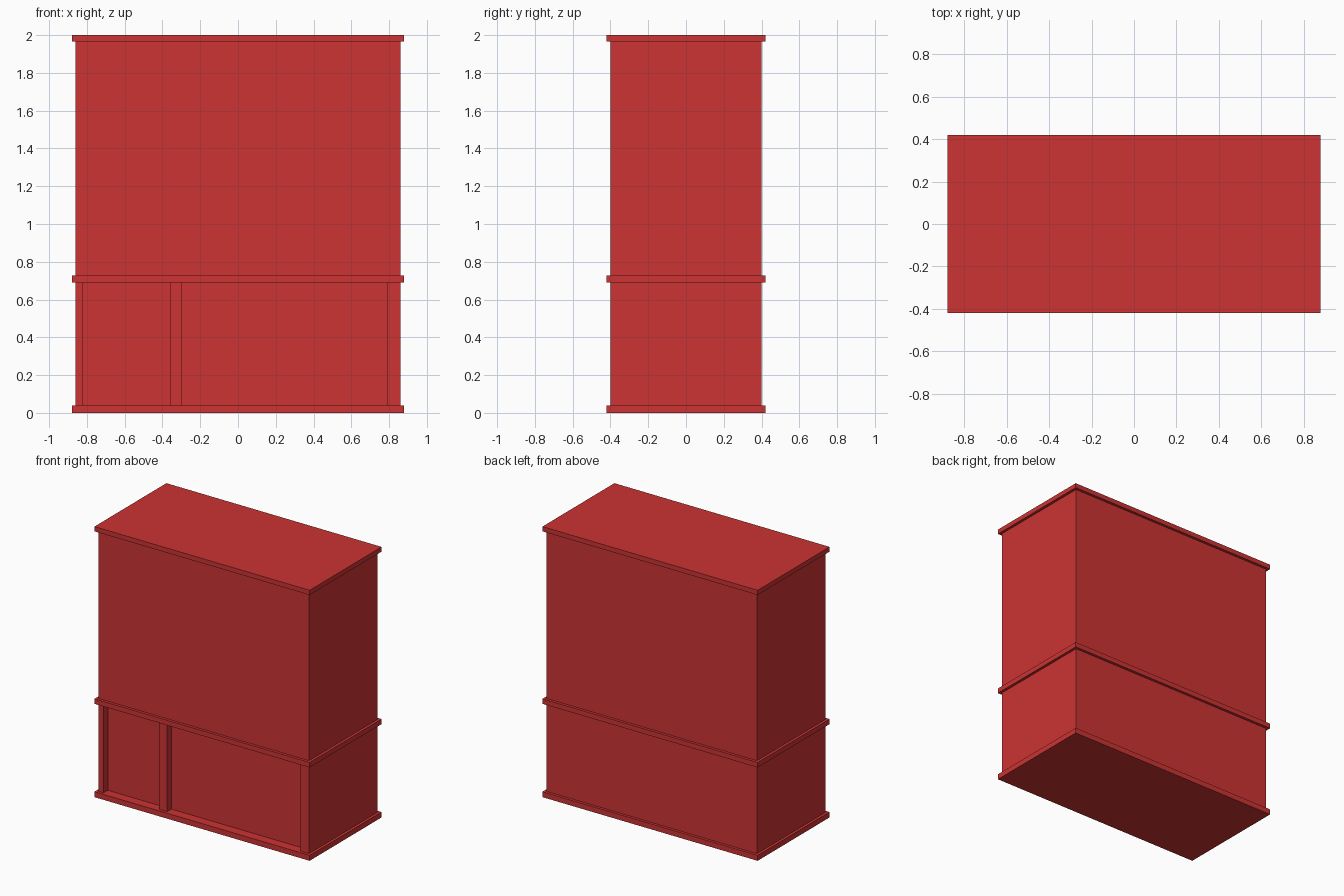
import bpy
import bmesh

cube = bpy.data.objects.get("Cube")
if cube:
    bpy.data.objects.remove(cube, do_unlink=True)

RED = (0.604, 0.033, 0.033, 1.0)
red = bpy.data.materials.new("brick red")
red.use_nodes = True
red.diffuse_color = RED
red.node_tree.nodes["Principled BSDF"].inputs["Base Color"].default_value = RED


def extrude_plan(name, plan, bottom, top):
    """Raise a floor plan outline into a closed solid."""
    bm = bmesh.new()
    base = bm.faces.new([bm.verts.new((x, y, bottom)) for x, y in plan])
    raised = bmesh.ops.extrude_face_region(bm, geom=[base], use_keep_orig=True)
    verts = [v for v in raised["geom"] if isinstance(v, bmesh.types.BMVert)]
    bmesh.ops.translate(bm, verts=verts, vec=(0, 0, top - bottom))
    bmesh.ops.recalc_face_normals(bm, faces=bm.faces)
    mesh = bpy.data.meshes.new(name)
    bm.to_mesh(mesh)
    bm.free()
    mesh.materials.append(red)
    obj = bpy.data.objects.new(name, mesh)
    bpy.context.collection.objects.link(obj)
    return obj


def rectangle(half_x, half_y):
    return [(-half_x, -half_y), (half_x, -half_y), (half_x, half_y), (-half_x, half_y)]


WALL_X, WALL_Y = 0.86, 0.40
SLAB_X, SLAB_Y = 0.88, 0.42
RECESS_Y = -0.35

# Projecting slabs: base, ledge between the storeys, roof
for name, bottom, top in (("base_slab", 0, 0.04),
                          ("middle_ledge", 0.69, 0.727),
                          ("roof_slab", 1.965, 2.0)):
    extrude_plan(name, rectangle(SLAB_X, SLAB_Y), bottom, top)

# Ground storey with two shopfront recesses between the front pillars
plan = [(-WALL_X, -WALL_Y)]
for left, right in ((-0.82, -0.36), (-0.30, 0.79)):
    plan += [(left, -WALL_Y), (left, RECESS_Y), (right, RECESS_Y), (right, -WALL_Y)]
plan += [(WALL_X, -WALL_Y), (WALL_X, WALL_Y), (-WALL_X, WALL_Y)]
extrude_plan("ground_storey", plan, 0.04, 0.69)

# Plain upper storey
extrude_plan("upper_storey", rectangle(WALL_X, WALL_Y), 0.727, 1.965)
